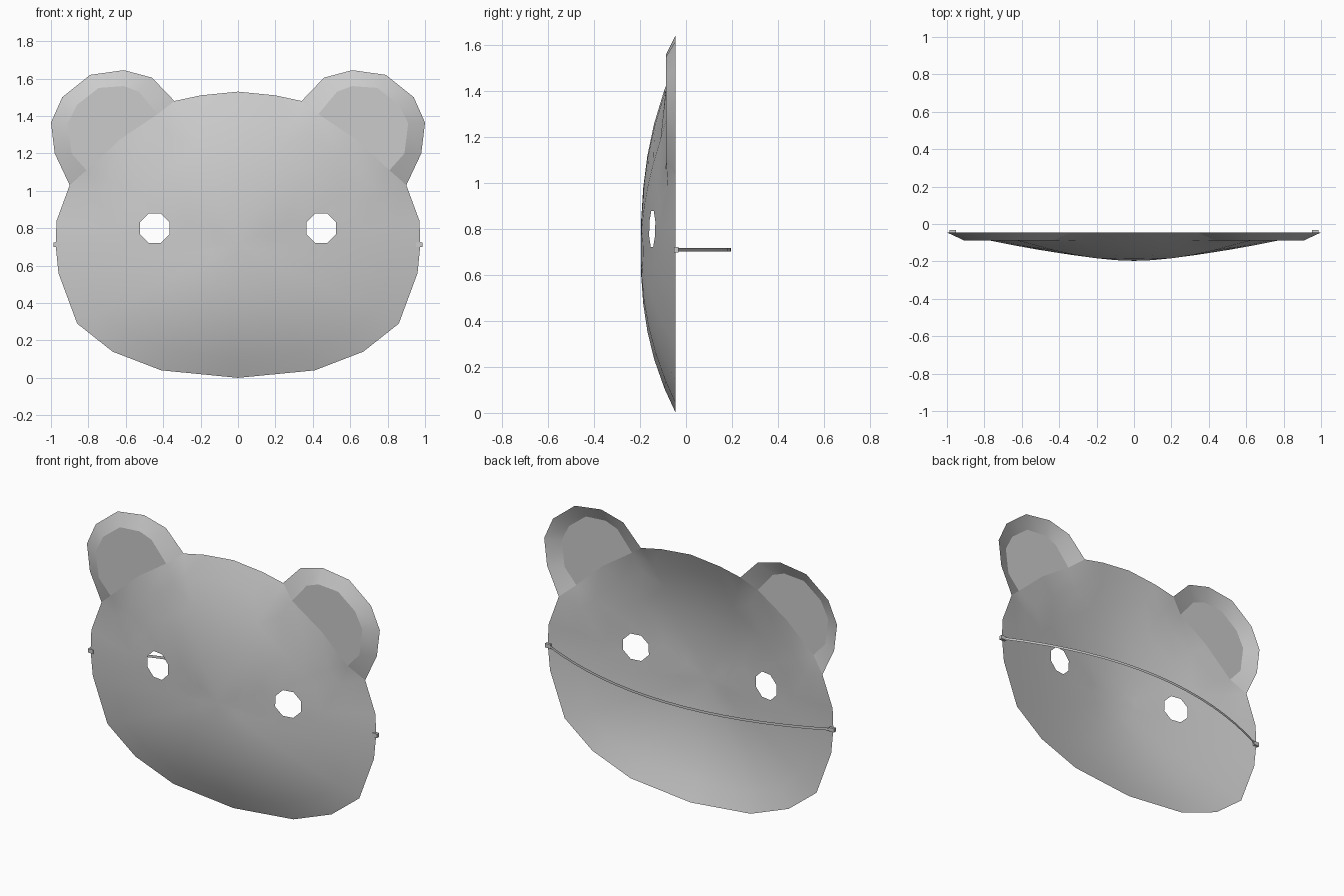
import bpy
import math
from mathutils import Vector
from mathutils.geometry import delaunay_2d_cdt

if "Cube" in bpy.data.objects:
    bpy.data.objects.remove(bpy.data.objects["Cube"])

grey = bpy.data.materials.new("plain grey")
grey.use_nodes = True
grey.diffuse_color = (0.6, 0.6, 0.6, 1)
grey.node_tree.nodes["Principled BSDF"].inputs["Base Color"].default_value = (0.6, 0.6, 0.6, 1)

RIM, PANEL, PEAK = -0.045, -0.087, -0.197   # y of the rim, ear panels and nose
CENTRE = Vector((0, 0.71))
EYE = Vector((0.445, 0.8))


def add_mesh(name, verts, faces, smooth=30):
    mesh = bpy.data.meshes.new(name)
    mesh.from_pydata(verts, [], faces)
    mesh.materials.append(grey)
    obj = bpy.data.objects.new(name, mesh)
    bpy.context.collection.objects.link(obj)
    bpy.ops.object.select_all(action="DESELECT")
    obj.select_set(True)
    bpy.context.view_layer.objects.active = obj
    bpy.ops.object.shade_smooth_by_angle(angle=math.radians(smooth))
    return obj


def mirrored(half):
    """Close a half outline that runs from the bottom to the top on +x."""
    return half + [(-x, z) for x, z in reversed(half) if x > 0]


# Half outlines of the face; the dome runs on beyond the ear seam
lower = [(0, 0), (0.41, 0.04), (0.67, 0.14), (0.86, 0.29), (0.96, 0.56),
         (0.975, 0.71), (0.97, 0.84), (0.9, 1.03)]
upper = [(0.34, 1.48), (0.2, 1.51), (0, 1.53)]
seam = [(0.81, 1.11), (0.63, 1.275), (0.43, 1.41)]
outline = [Vector(p) for p in mirrored(lower + seam + upper)]
dome = [Vector(p) - CENTRE for p in mirrored(lower + [(0.73, 1.36)] + upper)]


def depth(p):
    """Height of the dome, falling from the centre to its outline."""
    d = p - CENTRE
    if d.length < 0.001:
        return PEAK
    r = 0
    for a, b in zip(dome, dome[1:] + dome[:1]):
        n = Vector((b.y - a.y, a.x - b.x))
        r = max(r, n.dot(d) / n.dot(a))
    power = 1.45 + 0.95 * (d.y / d.length) ** 2
    return RIM + (PEAK - RIM) * (1 - min(r, 1) ** power)


# Face shell with two eight-sided eye holes
points = list(outline)
edges = [(i, (i + 1) % len(outline)) for i in range(len(outline))]
eyes = [Vector((s * EYE.x, EYE.y)) for s in (-1, 1)]
for eye in eyes:
    first = len(points)
    for k in range(8):
        a = math.tau * (k + 0.5) / 8
        points.append(eye + 0.085 * Vector((math.cos(a), math.sin(a))))
        edges.append((first + k, first + (k + 1) % 8))
for ring in (0.85, 0.67, 0.5, 0.33, 0.16):
    for p in outline:
        q = CENTRE + (p - CENTRE) * ring
        if all((q - eye).length > 0.12 for eye in eyes):
            points.append(q)
points.append(CENTRE)
flat, _, tris, *_ = delaunay_2d_cdt(points, edges, [], 1, 0.0001)
seam_set = {(round(x, 3), round(z, 3)) for x, z in seam}
verts = []
for p in flat:
    on_seam = (round(abs(p.x), 3), round(p.y, 3)) in seam_set
    verts.append((p.x, PANEL if on_seam else depth(p), p.y))
faces = []
for t in tris:
    mid = sum((flat[i] for i in t), Vector((0, 0))) / len(t)
    if all((mid - eye).length > 0.079 for eye in eyes):
        faces.append(t)
add_mesh("face_shell", verts, faces, 40)

# Ears: a sloping rim around a flat raised panel
ear_outer = [(0.9, 1.03), (0.98, 1.2), (1.0, 1.365), (0.94, 1.5),
             (0.79, 1.62), (0.61, 1.645), (0.46, 1.605), (0.34, 1.48)]
ear_inner = [seam[0], (0.89, 1.2), (0.91, 1.36), (0.86, 1.46),
             (0.745, 1.55), (0.61, 1.56), (0.53, 1.53), seam[2]]
for side, name in ((1, "left_ear"), (-1, "right_ear")):
    n = len(ear_outer)
    ev = [(side * x, RIM, z) for x, z in ear_outer]
    ev += [(side * x, PANEL, z) for x, z in ear_inner + [seam[1]]]
    ef = [(i, i + 1, n + i + 1, n + i) for i in range(n - 1)]
    ef.append(tuple(range(n, 2 * n + 1)))
    if side < 0:
        ef = [f[::-1] for f in ef]
    add_mesh(name, ev, ef, 20)

# Strap: a thin upright ribbon bowed behind the head
steps = 16
sv, sf = [], []
for i in range(steps + 1):
    u = 2 * i / steps - 1
    y = 0.197 - 0.24 * u * u
    sv += [(0.97 * u, y, 0.703), (0.97 * u, y, 0.719)]
    if i:
        sf.append((2 * i, 2 * i - 2, 2 * i - 1, 2 * i + 1))
add_mesh("strap", sv, sf, 30)

# Small blocks that hold the strap ends
for side, name in ((1, "left_strap_block"), (-1, "right_strap_block")):
    bpy.ops.mesh.primitive_cube_add(size=1, location=(side * 0.97, -0.043, 0.711))
    block = bpy.context.object
    block.name = name
    block.scale = (0.034, 0.02, 0.024)
    block.data.materials.append(grey)
